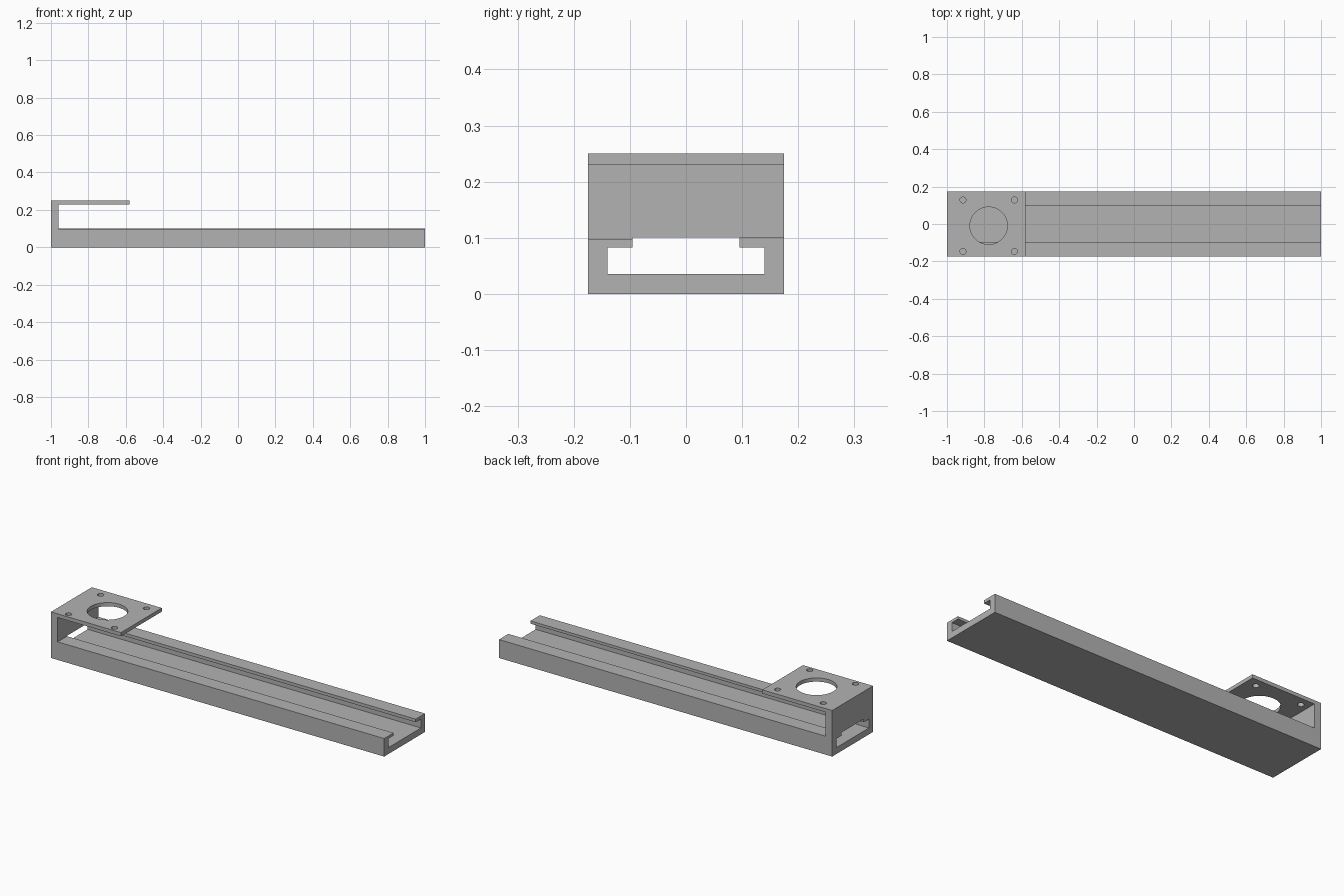
import bpy
import bmesh
from mathutils import Vector

default = bpy.data.objects.get("Cube")
if default:
    bpy.data.objects.remove(default, do_unlink=True)

HALF_LENGTH, HALF_WIDTH = 1.0, 0.175
RAIL_TOP, TOP = 0.1, 0.25

# Single grey material
grey = bpy.data.materials.new("plain grey")
grey.use_nodes = True
colour = (0.45, 0.45, 0.45, 1)
grey.diffuse_color = colour
grey.node_tree.nodes["Principled BSDF"].inputs["Base Color"].default_value = colour


def extrude_profile(name, points, offset):
    """Solid made by sweeping a flat outline along an offset."""
    bm = bmesh.new()
    face = bm.faces.new([bm.verts.new(p) for p in points])
    swept = bmesh.ops.extrude_face_region(bm, geom=[face])["geom"]
    verts = [v for v in swept if isinstance(v, bmesh.types.BMVert)]
    bmesh.ops.translate(bm, verts=verts, vec=Vector(offset))
    bmesh.ops.recalc_face_normals(bm, faces=bm.faces)
    mesh = bpy.data.meshes.new(name)
    bm.to_mesh(mesh)
    bm.free()
    mesh.materials.append(grey)
    obj = bpy.data.objects.new(name, mesh)
    bpy.context.collection.objects.link(obj)
    return obj


def cut(target, cutter):
    """Subtract a cutter and discard it."""
    cutter.hide_render = True
    mod = target.modifiers.new("cut", "BOOLEAN")
    mod.operation, mod.solver, mod.object = "DIFFERENCE", "EXACT", cutter
    bpy.context.view_layer.objects.active = target
    bpy.ops.object.modifier_apply(modifier=mod.name)
    bpy.data.objects.remove(cutter, do_unlink=True)


def drill(target, x, y, radius, sides):
    """Vertical hole through the mounting plate only."""
    bpy.ops.mesh.primitive_cylinder_add(
        vertices=sides, radius=radius, depth=0.1, location=(x, y, TOP - 0.01))
    cut(target, bpy.context.object)


# Body: rail, end wall and overhanging plate share one side outline
side = [(-HALF_LENGTH, 0), (HALF_LENGTH, 0), (HALF_LENGTH, RAIL_TOP),
        (-0.96, RAIL_TOP), (-0.96, 0.23), (-0.58, 0.23), (-0.58, TOP),
        (-HALF_LENGTH, TOP)]
body = extrude_profile("slotted_rail_with_mounting_plate",
                       [(x, -HALF_WIDTH, z) for x, z in side],
                       (0, 2 * HALF_WIDTH, 0))

# T-shaped slot along the full length, also through the end wall
half_slot = [(0.14, 0.035), (0.14, 0.083), (0.095, 0.083), (0.095, RAIL_TOP + 0.0005)]
slot = half_slot + [(-y, z) for y, z in reversed(half_slot)]
cut(body, extrude_profile("slot_cutter", [(-1.1, y, z) for y, z in slot], (2.2, 0, 0)))

# Front lip is a hair lower than the rear lip
trim = [(-0.2, 0.098), (-0.09, 0.098), (-0.09, 0.12), (-0.2, 0.12)]
cut(body, extrude_profile("lip_cutter", [(-0.96, y, z) for y, z in trim], (2.1, 0, 0)))

# Large round opening with four screw holes around it
CX, CY, SPREAD = -0.777, -0.009, 0.1375
drill(body, CX, CY, 0.1, 64)
for sx in (-1, 1):
    for sy in (-1, 1):
        drill(body, CX + sx * SPREAD, CY + sy * SPREAD, 0.016, 24)

# Smooth hole walls, sharp corners everywhere else
bpy.ops.object.select_all(action="DESELECT")
body.select_set(True)
bpy.context.view_layer.objects.active = body
bpy.ops.object.shade_smooth_by_angle(angle=0.5)
